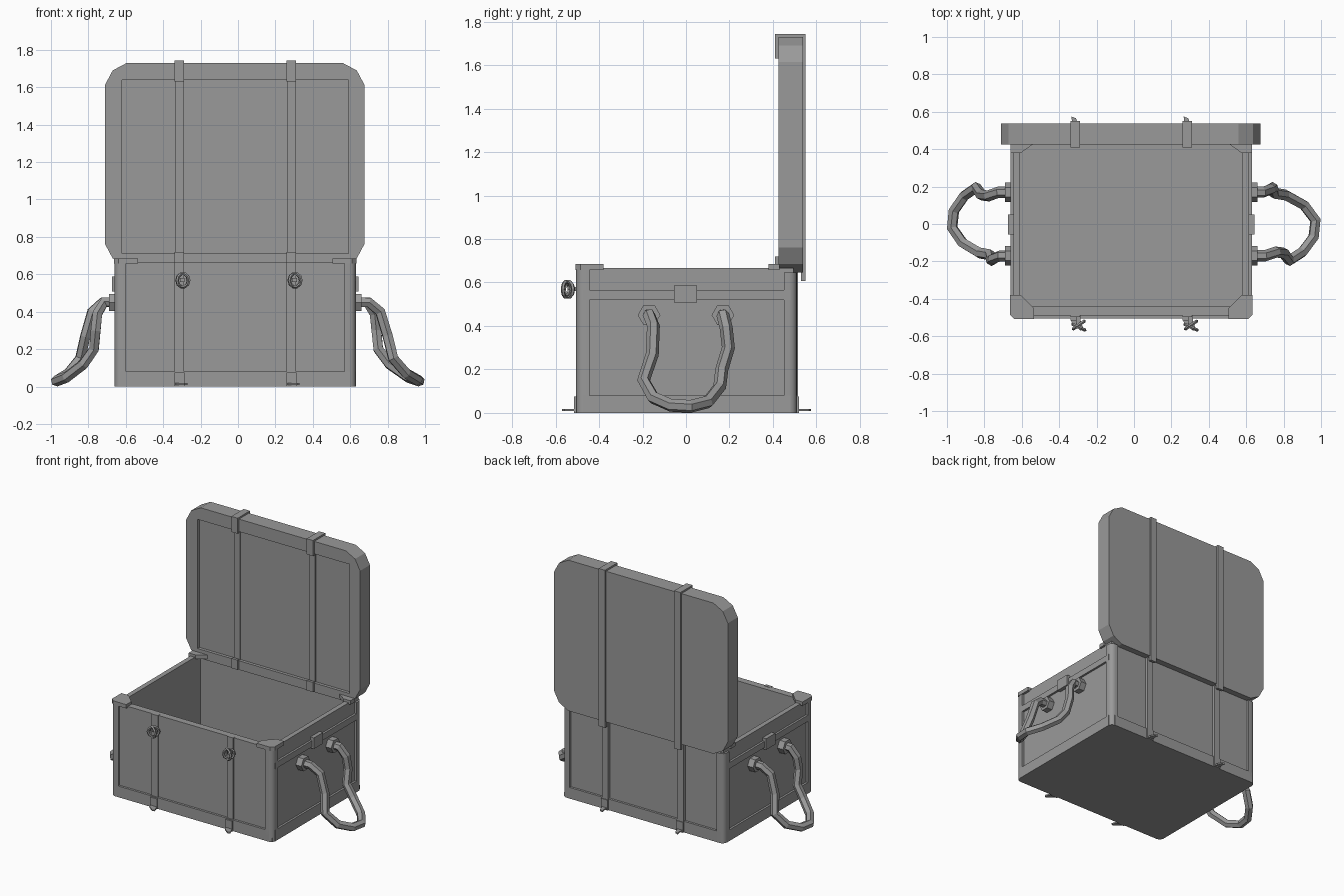
import bpy, bmesh, math
from mathutils import Matrix, Vector

cube = bpy.data.objects.get("Cube")
if cube:
    bpy.data.objects.remove(cube, do_unlink=True)

grey = bpy.data.materials.new("plain_grey")
grey.use_nodes = True
colour = (0.32, 0.32, 0.32, 1)
grey.diffuse_color = colour
grey.node_tree.nodes["Principled BSDF"].inputs["Base Color"].default_value = colour

# Outer limits of the chest body
LEFT, RIGHT, FRONT, BACK = -0.66, 0.63, -0.505, 0.51
STRAPS = (-0.315, 0.285)


def finish(name, bm):
    bmesh.ops.recalc_face_normals(bm, faces=bm.faces)
    mesh = bpy.data.meshes.new(name)
    bm.to_mesh(mesh)
    bm.free()
    mesh.materials.append(grey)
    obj = bpy.data.objects.new(name, mesh)
    bpy.context.collection.objects.link(obj)
    return obj


def select(obj):
    bpy.ops.object.select_all(action="DESELECT")
    obj.select_set(True)
    bpy.context.view_layer.objects.active = obj


def box(name, x0, x1, y0, y1, z0, z1):
    bm = bmesh.new()
    bmesh.ops.create_cube(bm, size=1)
    for v in bm.verts:
        v.co = ((x0 + x1) / 2 + v.co.x * (x1 - x0),
                (y0 + y1) / 2 + v.co.y * (y1 - y0),
                (z0 + z1) / 2 + v.co.z * (z1 - z0))
    return finish(name, bm)


def prism(name, points, offset):
    bm = bmesh.new()
    face = bm.faces.new([bm.verts.new(p) for p in points])
    new = bmesh.ops.extrude_face_region(bm, geom=[face])["geom"]
    bmesh.ops.translate(bm, vec=offset, verts=[e for e in new if isinstance(e, bmesh.types.BMVert)])
    return finish(name, bm)


# Body: recessed walls and floor
wx0, wx1, wy0, wy1 = LEFT + 0.015, RIGHT - 0.015, FRONT + 0.016, BACK - 0.016
box("floor", LEFT + 0.01, RIGHT - 0.01, FRONT + 0.01, BACK - 0.01, 0, 0.03)
box("front_wall", wx0, wx1, wy0, FRONT + 0.065, 0, 0.665)
box("back_wall", wx0, wx1, BACK - 0.065, wy1, 0, 0.65)
box("right_wall", wx0, LEFT + 0.05, wy0, wy1, 0, 0.667)
box("left_wall", RIGHT - 0.05, wx1, wy0, wy1, 0, 0.667)

# Bottom rails
inset = 0.03
box("front_bottom_rail", LEFT + inset, RIGHT - inset, FRONT, FRONT + 0.04, 0, 0.08)
box("back_bottom_rail", LEFT + inset, RIGHT - inset, BACK - 0.04, BACK, 0, 0.08)

# Side rails, fitted plates, posts and corner caps
for side, ex, sx in (("right", LEFT, 1), ("left", RIGHT, -1)):
    def strip(name, out, depth, y0, y1, z0, z1):
        a, b = sorted((ex - sx * out, ex + sx * depth))
        box(side + "_" + name, a, b, y0, y1, z0, z1)

    strip("bottom_rail", 0, 0.04, FRONT + inset, BACK - inset, 0, 0.08)
    strip("middle_rail", 0, 0.04, FRONT + inset, BACK - inset, 0.52, 0.565)
    strip("clasp_plate", 0.013, 0.02, -0.055, 0.05, 0.507, 0.587)

    for end, ey, sy in (("front", FRONT, 1), ("back", BACK, -1)):
        r, w = 0.035, 0.06
        arc = [(r - r * math.cos(t * math.pi / 8), r - r * math.sin(t * math.pi / 8)) for t in range(5)]
        plan = arc + [(w, 0), (w, 0.04), (0.04, w), (0, w)]
        post_top = 0.665 if end == "front" else 0.645
        post = prism(f"{side}_{end}_post", [(ex + sx * a, ey + sy * b, 0) for a, b in plan], (0, 0, post_top))
        select(post)
        bpy.ops.object.shade_smooth_by_angle(angle=math.radians(30))
        c = 0.125
        plan = [(-0.003, 0.02), (0.02, -0.003), (c, -0.003), (c, 0.055), (0.055, c), (-0.003, c)]
        if end == "back":
            plan = [(0.0, 0.08), (c, 0.08), (0.055, c + 0.005), (0.0, c + 0.005)]
        prism(f"{side}_{end}_corner_cap", [(ex + sx * a, ey + sy * b, 0.657) for a, b in plan], (0, 0, 0.028))

# Lid: chamfered slab with a shallow square recess
lx0, lx1, lz0, lz1 = -0.71, 0.675, 0.645, 1.73
cx, cz = (lx0 + lx1) / 2, (lz0 + lz1) / 2
hx, hz = (lx1 - lx0) / 2, (lz1 - lz0) / 2
corner = [(0, 0.115), (0.04, 0.04), (0.115, 0)]
outline = []
for sx, sz in ((-1, 1), (1, 1), (1, -1), (-1, -1)):
    pts = [(cx + sx * (hx - a), 0.425, cz + sz * (hz - b)) for a, b in corner]
    outline += pts if sx * sz < 0 else pts[::-1]
lid = prism("lid", outline, (0, 0.113, 0))
cutter = box("lid_recess_cutter", -0.62, 0.59, 0.38, 0.447, 0.71, 1.64)
cutter.hide_render = True
mod = lid.modifiers.new("recess", "BOOLEAN")
mod.operation = "DIFFERENCE"
mod.solver = "EXACT"
mod.object = cutter
select(lid)
bpy.ops.object.modifier_apply(modifier=mod.name)
bpy.data.objects.remove(cutter, do_unlink=True)

# Straps, clips and rings
for side, x in zip(("right", "left"), STRAPS):
    a, b = x - 0.025, x + 0.025
    box(side + "_lid_inner_strap", a + 0.002, b - 0.002, 0.437, 0.45, 0.70, 1.65)
    box(side + "_lid_outer_strap", a, b, 0.53, 0.55, 0.607, 1.742)
    box(side + "_lid_top_strap", a, b, 0.41, 0.55, 1.727, 1.742)
    box(side + "_lid_top_clip", a, b, 0.41, 0.428, 1.63, 1.742)
    box(side + "_lid_bottom_clip", a, b, 0.41, 0.428, 0.65, 0.72)
    box(side + "_front_strap", a, b, FRONT + 0.007, FRONT + 0.03, 0.06, 0.667)
    box(side + "_back_strap", a, b, BACK - 0.03, BACK + 0.005, 0.06, 0.66)
    for end, y, s in (("front", FRONT, -1), ("back", BACK, 1)):
        y0, y1 = sorted((y + s * 0.01, y - s * 0.03))
        box(f"{side}_{end}_foot_clip", a, b + 0.004, y0, y1, 0, 0.075)
        # Loose strap end flaring out at the bottom
        tail = [(a, y, 0.008), (b, y, 0.008), (b + 0.02 * -s, y + s * 0.055, 0.008),
                (b - 0.025 * s - 0.02, y + s * 0.065, 0.008), (a + 0.01, y + s * 0.03, 0.008)]
        prism(f"{side}_{end}_strap_tail", tail, (0, 0, 0.01))

    for i, turn in enumerate((35, -25)):
        bpy.ops.mesh.primitive_torus_add(
            major_segments=10, minor_segments=5, major_radius=0.036, minor_radius=0.009,
            location=(x + 0.02, FRONT - 0.035 - 0.012 * i, 0.568),
            rotation=(math.radians(90), 0, math.radians(turn)))
        ring = bpy.context.object
        ring.name = f"{side}_ring_{i + 1}"
        ring.data.materials.append(grey)
    box(side + "_ring_staple", x + 0.005, x + 0.03, FRONT - 0.03, FRONT + 0.02, 0.56, 0.58)

# Side handles: drooping six-sided loops on hexagonal mounts
loop = [(0.60, -0.17, 0.45), (0.70, -0.17, 0.45), (0.76, -0.15, 0.40), (0.80, -0.155, 0.27),
        (0.83, -0.195, 0.15), (0.90, -0.15, 0.07), (0.96, -0.07, 0.035), (0.97, 0.02, 0.03),
        (0.91, 0.10, 0.05), (0.81, 0.155, 0.12), (0.75, 0.165, 0.20), (0.74, 0.195, 0.30),
        (0.73, 0.185, 0.39), (0.69, 0.17, 0.45), (0.60, 0.17, 0.45)]
for side in ("left", "right"):
    s = 1 if side == "left" else -1
    edge = RIGHT if side == "left" else LEFT
    path = [(edge + s * (x - RIGHT) * (1 if s > 0 else 0.918), s * y, z) for x, y, z in loop]
    curve = bpy.data.curves.new(side + "_handle", "CURVE")
    curve.dimensions = "3D"
    curve.bevel_depth = 0.03
    curve.bevel_resolution = 1
    curve.use_fill_caps = True
    spline = curve.splines.new("POLY")
    spline.points.add(len(path) - 1)
    for p, co in zip(spline.points, path):
        p.co = (*co, 1)
    spline.use_smooth = False
    curve.materials.append(grey)
    handle = bpy.data.objects.new(side + "_handle", curve)
    bpy.context.collection.objects.link(handle)
    select(handle)
    bpy.ops.object.convert(target="MESH")
    for end, y in (("front", -0.17), ("back", 0.17)):
        bm = bmesh.new()
        turn = Matrix.Translation(Vector((edge + s * 0.005, y, 0.45))) @ Matrix.Rotation(math.pi / 2, 4, "Y")
        bmesh.ops.create_cone(bm, cap_ends=True, segments=6, radius1=0.052, radius2=0.052, depth=0.05, matrix=turn)
        finish(f"{side}_{end}_handle_mount", bm)
